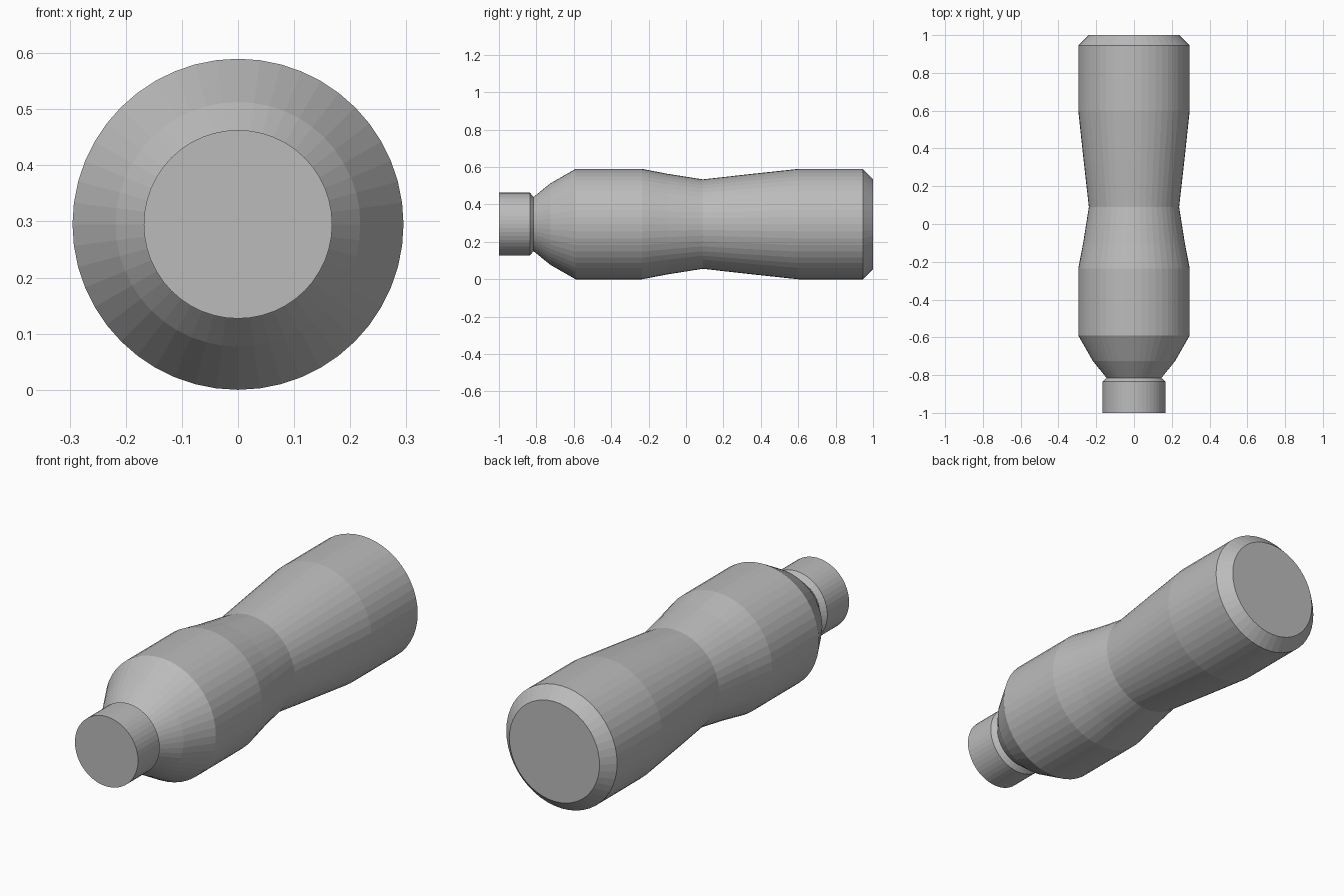
import bpy
import bmesh
from math import cos, sin, tau

cube = bpy.data.objects.get("Cube")
if cube:
    bpy.data.objects.remove(cube, do_unlink=True)

SIDES = 48
AXIS_Z = 0.295

grey = bpy.data.materials.new("plain grey")
grey.use_nodes = True
colour = (0.5, 0.5, 0.5, 1)
grey.diffuse_color = colour
grey.node_tree.nodes["Principled BSDF"].inputs["Base Color"].default_value = colour


def lathe(name, profile):
    """Turn (y, radius) points around the lengthwise axis and cap both ends."""
    bm = bmesh.new()
    rings = []
    for y, r in profile:
        rings.append([bm.verts.new((r * cos(tau * i / SIDES), y, AXIS_Z + r * sin(tau * i / SIDES)))
                      for i in range(SIDES)])
    for a, b in zip(rings, rings[1:]):
        for i in range(SIDES):
            j = (i + 1) % SIDES
            bm.faces.new((a[i], a[j], b[j], b[i]))
    bm.faces.new(rings[0])
    bm.faces.new(rings[-1])
    bmesh.ops.recalc_face_normals(bm, faces=bm.faces)
    mesh = bpy.data.meshes.new(name)
    bm.to_mesh(mesh)
    bm.free()
    mesh.materials.append(grey)
    obj = bpy.data.objects.new(name, mesh)
    bpy.context.collection.objects.link(obj)
    return obj


# One turned body: front plug, undercut, shoulder, waist and chamfered back end
lathe("turned_handle", [
    (-1.0, 0.168), (-0.835, 0.168), (-0.815, 0.145),
    (-0.725, 0.218), (-0.59, 0.295), (-0.235, 0.295),
    (-0.1, 0.269), (0.09, 0.239), (0.33, 0.266), (0.6, 0.295),
    (0.945, 0.295), (1.0, 0.24),
])
